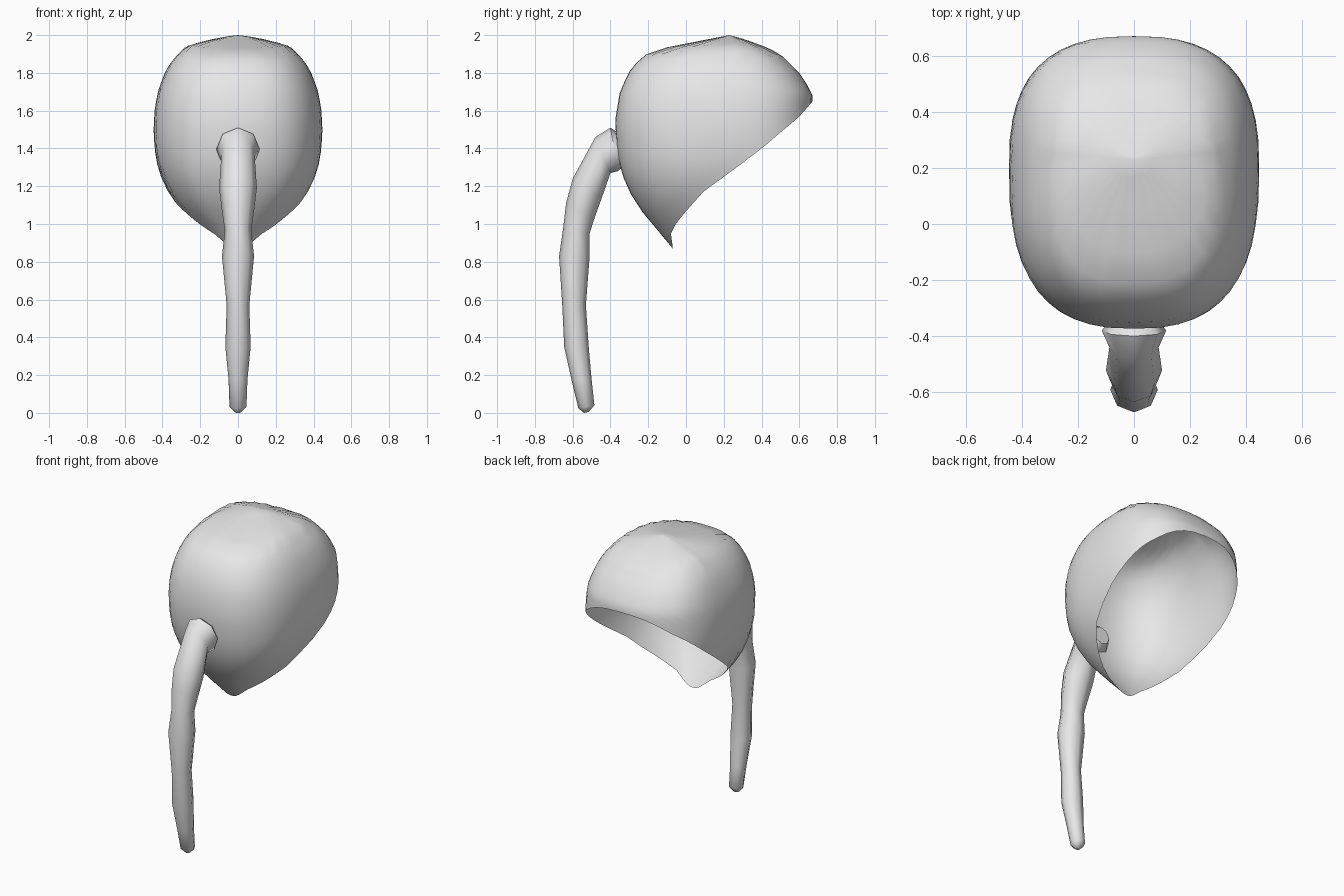
import bpy, math
from mathutils import Vector

if "Cube" in bpy.data.objects:
    bpy.data.objects.remove(bpy.data.objects["Cube"])

mat = bpy.data.materials.new("light_grey")
mat.use_nodes = True
grey = (0.8, 0.8, 0.8, 1)
mat.diffuse_color = grey
mat.node_tree.nodes["Principled BSDF"].inputs["Base Color"].default_value = grey


def build(name, verts, faces, angle):
    mesh = bpy.data.meshes.new(name)
    mesh.from_pydata(verts, [], faces)
    mesh.materials.append(mat)
    obj = bpy.data.objects.new(name, mesh)
    bpy.context.collection.objects.link(obj)
    bpy.ops.object.select_all(action='DESELECT')
    bpy.context.view_layer.objects.active = obj
    obj.select_set(True)
    bpy.ops.object.mode_set(mode='EDIT')
    bpy.ops.mesh.select_all(action='SELECT')
    bpy.ops.mesh.normals_make_consistent(inside=False)
    bpy.ops.object.mode_set(mode='OBJECT')
    bpy.ops.object.shade_smooth_by_angle(angle=math.radians(angle))
    return obj


def look(table, z):
    # Linear lookup in a list of (height, value), highest first
    for (z0, v0), (z1, v1) in zip(table, table[1:]):
        if z >= z1:
            return v0 + (v1 - v0) * (z0 - z) / (z0 - z1)
    return table[-1][1]


# Cap outlines by height: front edge, back edge, half width, opening
FRONT = [(2, .23), (1.92, -.18), (1.87, -.25), (1.8, -.305), (1.7, -.35), (1.55, -.375),
         (1.4, -.367), (1.3, -.35), (1.2, -.315), (1.1, -.26), (1, -.18), (.95, -.135), (.87, -.07)]
BACK = [(2, .23), (1.975, .32), (1.93, .44), (1.89, .51), (1.8, .6), (1.74, .64), (1.68, .67), (.87, .675)]
WIDTH = [(2, .02), (1.98, .13), (1.945, .27), (1.92, .3), (1.85, .36), (1.8, .388), (1.7, .425),
         (1.6, .442), (1.5, .447), (1.4, .442), (1.3, .425), (1.2, .39), (1.1, .33), (1, .24), (.87, .1)]
RIM = [(2, .9), (1.65, .67), (1.57, .6), (1.4, .4), (1.25, .2), (1.18, .1),
       (1.07, 0), (1.01, -.05), (.95, -.08), (.87, -.07)]


def cap_point(a, z):
    c, s = math.cos(a), math.sin(a)
    mid = .2 + .03 * max(0, (z - 1.9) / .1)
    reach = look(BACK, z) - mid if s > 0 else mid - look(FRONT, z)
    x = look(WIDTH, z) * math.copysign(abs(c) ** .76, c)
    return Vector((x, mid + reach * math.copysign(abs(s) ** .76, s), z))


def rim_height(a):
    # Follow the meridian down until it meets the opening
    z = 1.9
    while z > .87 and cap_point(a, z).y < look(RIM, z):
        z -= .002
    return max(z, .87)


# Open cap: meridians fanned from the crown to the slanted rim
SEG, ROWS = 48, 18
verts = [Vector((0, .23, 2))]
for j in range(SEG):
    a = 2 * math.pi * j / SEG - math.pi / 2
    low = rim_height(a)
    for i in range(1, ROWS + 1):
        t = i / ROWS
        p = cap_point(a, 2 - (2 - low) * t ** 1.6)
        # Shallow gathered folds round the crown
        if p.z > 1.9 and j % 2:
            p.z -= .008 * (1 - (p.z - 1.9) / .1)
        verts.append(p)
faces = []
for j in range(SEG):
    m, n = 1 + j * ROWS, 1 + (j + 1) % SEG * ROWS
    faces.append((0, m, n))
    faces += [(m + i, m + i + 1, n + i + 1, n + i) for i in range(ROWS - 1)]
build("hair_cap", verts, faces, 60)

# Hanging tail: (outer y, outer z, inner y, inner z, half width) per ring
RINGS = [(-.31, 1.45, -.30, 1.33, .06), (-.40, 1.51, -.36, 1.28, .115), (-.48, 1.46, -.40, 1.27, .088),
         (-.60, 1.24, -.445, 1.14, .1), (-.635, 1.11, -.485, 1.03, .085), (-.65, .98, -.51, .95, .07),
         (-.672, .83, -.51, .83, .085), (-.655, .57, -.53, .57, .06), (-.645, .35, -.515, .35, .067),
         (-.605, .17, -.50, .18, .05), (-.57, .025, -.485, .04, .045), (-.54, 0, -.515, .005, .015)]
SIDES = 8
verts, faces = [], []
for yo, zo, yi, zi, w in RINGS:
    outer, inner = Vector((0, yo, zo)), Vector((0, yi, zi))
    for k in range(SIDES):
        a = 2 * math.pi * k / SIDES
        verts.append((outer + inner) / 2 + (outer - inner) / 2 * math.cos(a)
                     + Vector((w * math.sin(a), 0, 0)))
for r in range(len(RINGS) - 1):
    for k in range(SIDES):
        b, n = r * SIDES, (k + 1) % SIDES
        faces.append((b + k, b + n, b + SIDES + n, b + SIDES + k))
faces += [tuple(range(SIDES)), tuple(range(len(verts) - SIDES, len(verts)))]
build("hair_tail", verts, faces, 50)
